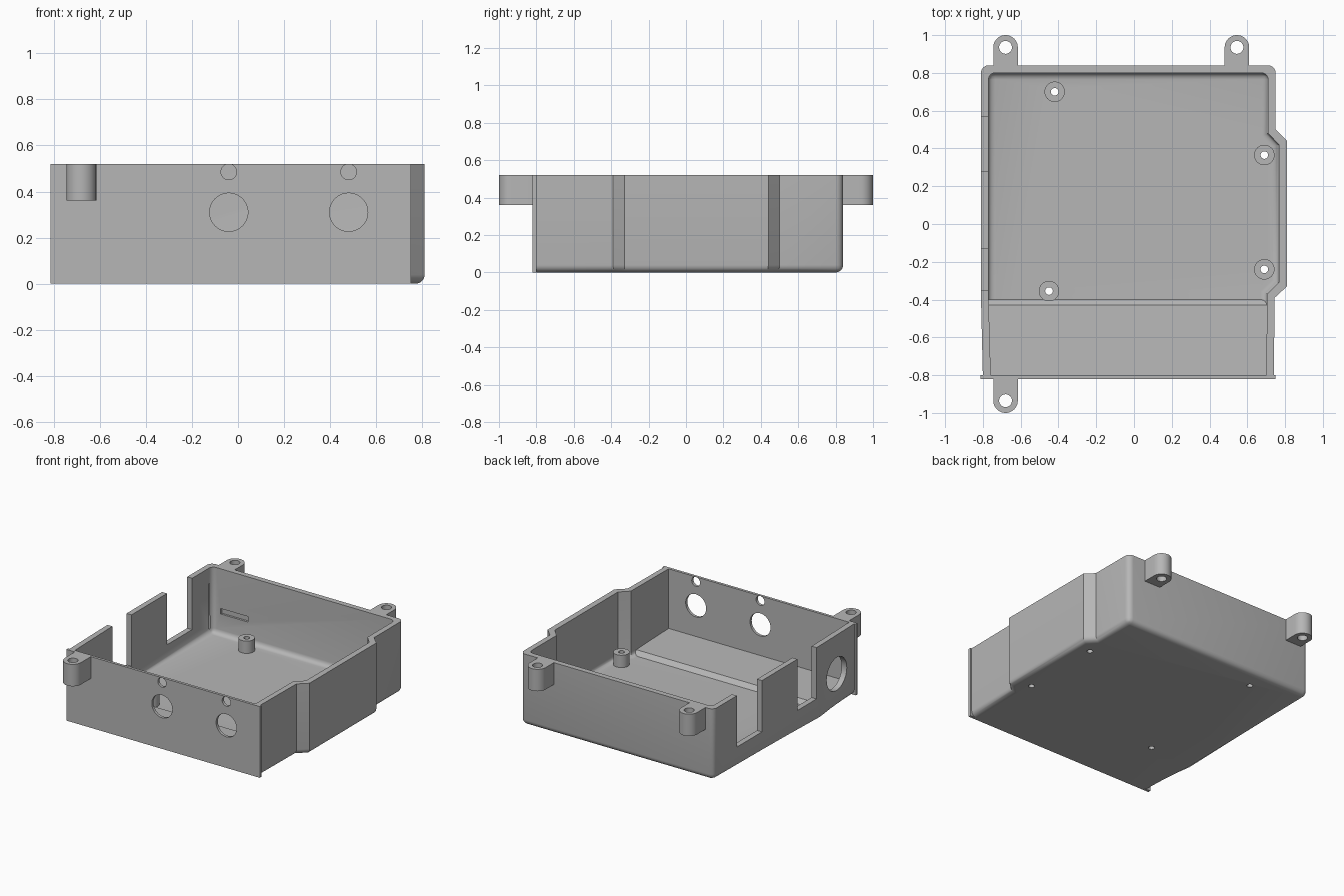
import bpy, bmesh, math
from mathutils import Matrix

if "Cube" in bpy.data.objects:
    bpy.data.objects.remove(bpy.data.objects["Cube"])

H = 0.52          # overall height
FLOOR = 0.04      # floor thickness

grey = bpy.data.materials.new("matte_grey")
grey.use_nodes = True
grey.diffuse_color = (0.47, 0.47, 0.47, 1)
grey.node_tree.nodes["Principled BSDF"].inputs["Base Color"].default_value = grey.diffuse_color


def finish(bm, name):
    bmesh.ops.recalc_face_normals(bm, faces=bm.faces)
    mesh = bpy.data.meshes.new(name)
    bm.to_mesh(mesh)
    bm.free()
    mesh.materials.append(grey)
    ob = bpy.data.objects.new(name, mesh)
    bpy.context.collection.objects.link(ob)
    return ob


def prism(name, outline, z0, z1, radius=0.0):
    """Extrude a plan outline; round its lower rim and rear corners."""
    bm = bmesh.new()
    base = bm.faces.new([bm.verts.new((x, y, z0)) for x, y in outline])
    top = bmesh.ops.extrude_face_region(bm, geom=[base])["geom"]
    for v in top:
        if isinstance(v, bmesh.types.BMVert):
            v.co.z = z1
    if radius:
        front = min(p[1] for p in outline)
        back = max(p[1] for p in outline)
        soft = []
        for e in bm.edges:
            a, b = (v.co for v in e.verts)
            low = a.z == b.z and abs(a.z - z0) < 1e-5
            at_front = max(a.y, b.y) < front + 1e-4
            rear_corner = a.z != b.z and min(a.y, b.y) > back - 1e-4
            if (low and not at_front) or rear_corner:
                soft.append(e)
        bmesh.ops.bevel(bm, geom=soft, offset=radius, segments=6,
                        profile=0.5, affect='EDGES')
    return finish(bm, name)


def box(name, x, y, z):
    return prism(name, [(x[0], y[0]), (x[1], y[0]), (x[1], y[1]), (x[0], y[1])], *z)


def cylinder(name, centre, radius, depth, axis='Z'):
    bm = bmesh.new()
    turn = {'X': Matrix.Rotation(math.pi / 2, 4, 'Y'),
            'Y': Matrix.Rotation(math.pi / 2, 4, 'X'), 'Z': Matrix()}[axis]
    bmesh.ops.create_cone(bm, cap_ends=True, segments=40, radius1=radius,
                          radius2=radius, depth=depth,
                          matrix=Matrix.Translation(centre) @ turn)
    return finish(bm, name)


def cut(ob, cutter):
    """Subtract a helper solid and discard it."""
    mod = ob.modifiers.new("cut", 'BOOLEAN')
    mod.operation, mod.solver, mod.object = 'DIFFERENCE', 'EXACT', cutter
    bpy.context.view_layer.objects.active = ob
    bpy.ops.object.modifier_apply(modifier=mod.name)
    bpy.data.objects.remove(cutter)


parts = []

# Tray shell with a chamfered bulge on the left side
outer = [(-0.80, -0.81), (0.74, -0.81), (0.745, -0.39), (0.81, -0.33),
         (0.81, 0.44), (0.75, 0.50), (0.75, 0.84), (-0.81, 0.84), (-0.81, -0.39)]
inner = [(-0.757, -0.85), (0.70, -0.85), (0.705, -0.37), (0.767, -0.31),
         (0.767, 0.42), (0.71, 0.48), (0.71, 0.80), (-0.77, 0.80), (-0.77, -0.39)]
body = prism("enclosure_body", outer, 0, H, 0.04)
cut(body, prism("cavity", inner, FLOOR, H + 0.2, 0.035))

# Cable notches, round port and shallow slot in the walls
for y in ((0.28, 0.57), (-0.35, -0.13)):
    cut(body, box("notch", (-0.9, -0.7), y, (0.145, 0.7)))
cut(body, cylinder("port", (-0.8, -0.59, 0.235), 0.12, 0.2, 'X'))
cut(body, box("slot", (-0.70, -0.48), (0.78, 0.815), (0.19, 0.23)))
parts.append(body)

# Front panel with paired large and small holes
panel = box("front_panel", (-0.813, 0.75), (-0.82, -0.80), (0, H))
for x in (-0.04, 0.48):
    cut(panel, cylinder("hole", (x, -0.81, 0.31), 0.083, 0.2, 'Y'))
    cut(panel, cylinder("hole", (x, -0.81, 0.485), 0.034, 0.2, 'Y'))
parts.append(panel)

# Raised front floor with a sloping step
bm = bmesh.new()
profile = [(-0.40, 0.03), (-0.40, FLOOR), (-0.43, 0.07), (-0.81, 0.085), (-0.81, 0.03)]
face = bm.faces.new([bm.verts.new((-0.775, y, z)) for y, z in profile])
ext = bmesh.ops.extrude_face_region(bm, geom=[face])["geom"]
bmesh.ops.translate(bm, vec=(1.485, 0, 0),
                    verts=[v for v in ext if isinstance(v, bmesh.types.BMVert)])
parts.append(finish(bm, "front_floor"))

# Screw standoffs, drilled through the floor
for i, (x, y) in enumerate([(-0.42, 0.70), (0.69, 0.365), (0.69, -0.24), (-0.45, -0.355)]):
    post = cylinder(f"standoff_{i + 1}", (x, y, 0.08), 0.054, 0.1)
    for ob in (post, body):
        cut(ob, cylinder("drill", (x, y, 0.1), 0.02, 0.4))
    parts.append(post)

# Mounting ears with rounded ends
for name, x, side in (("rear_right_ear", -0.68, 1), ("rear_left_ear", 0.545, 1),
                      ("front_right_ear", -0.68, -1)):
    r = 0.065
    root = 0.82 if side > 0 else 0.81
    arc = [(x + r * math.cos(math.pi * i / 20),
            side * (0.935 + r * math.sin(math.pi * i / 20))) for i in range(21)]
    ear = prism(name, arc + [(x - r, side * root), (x + r, side * root)], 0.36, H)
    cut(ear, cylinder("drill", (x, side * 0.935, 0.44), 0.034, 0.4))
    parts.append(ear)

# Smooth the curved surfaces, keep hard edges
bpy.ops.object.select_all(action='DESELECT')
for ob in parts:
    ob.select_set(True)
bpy.context.view_layer.objects.active = body
bpy.ops.object.shade_smooth_by_angle(angle=math.radians(30))
